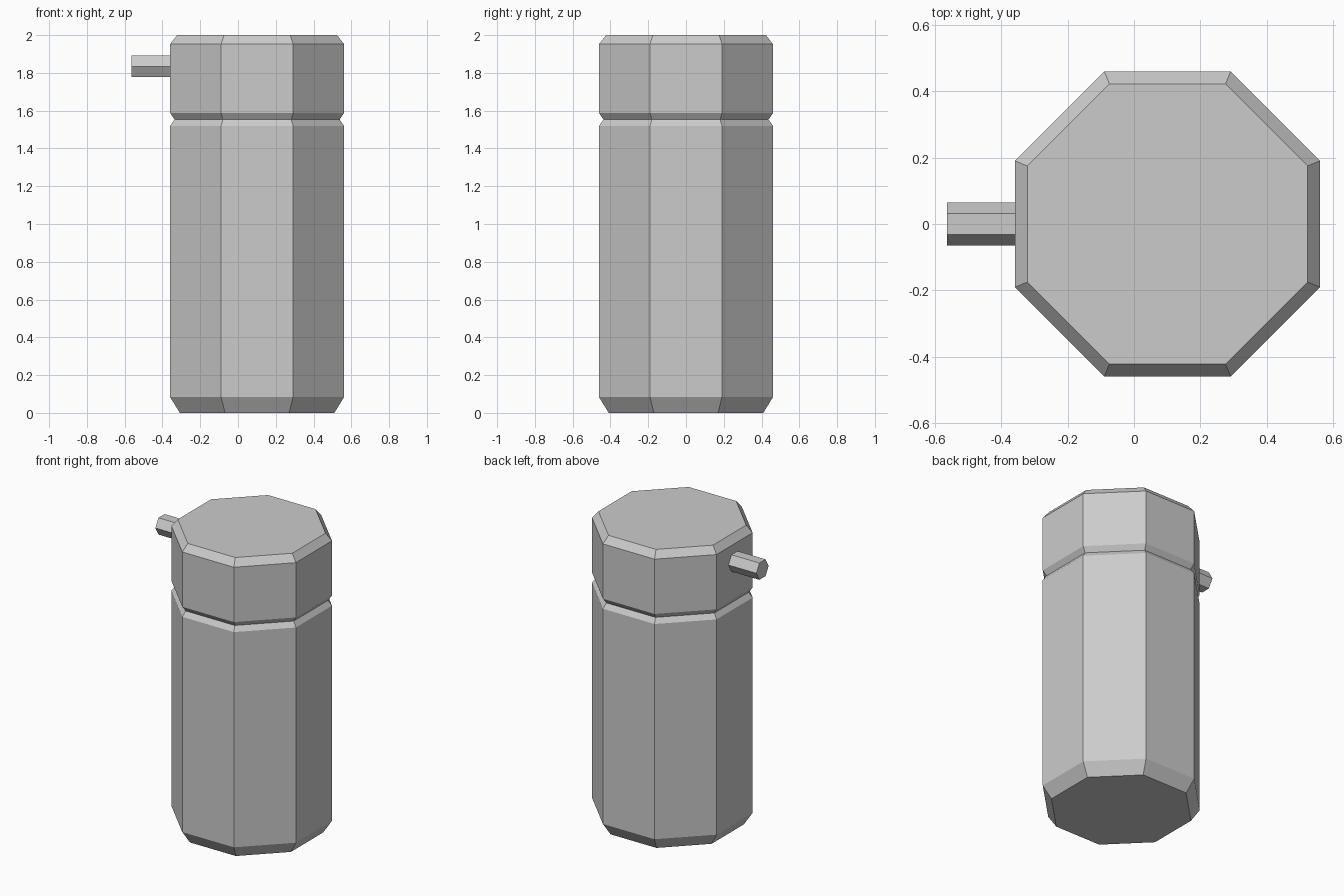
import bpy, bmesh
from math import cos, sin, pi
from mathutils import Matrix

if "Cube" in bpy.data.objects:
    bpy.data.objects.remove(bpy.data.objects["Cube"])


def prism(name, sides, profile, turn, matrix):
    """Stack regular polygon rings (apothem, height) into a closed solid."""
    bm = bmesh.new()
    rings = []
    for apothem, z in profile:
        r = apothem / cos(pi / sides)
        rings.append([bm.verts.new((r * cos(turn + 2 * pi * i / sides),
                                    r * sin(turn + 2 * pi * i / sides), z))
                      for i in range(sides)])
    for a, b in zip(rings, rings[1:]):
        for i in range(sides):
            j = (i + 1) % sides
            bm.faces.new((a[i], a[j], b[j], b[i]))
    bm.faces.new(rings[0][::-1])
    bm.faces.new(rings[-1])
    bm.transform(matrix)
    bmesh.ops.recalc_face_normals(bm, faces=bm.faces[:])
    mesh = bpy.data.meshes.new(name)
    bm.to_mesh(mesh)
    bm.free()
    obj = bpy.data.objects.new(name, mesh)
    bpy.context.collection.objects.link(obj)
    return obj


axis = Matrix.Translation((0.101, 0, 0))

# Octagonal container with chamfered ends
prism("container", 8, [(0.409, 0), (0.46, 0.083), (0.46, 1.52), (0.437, 1.553)],
      pi / 8, axis)

# Lid, meeting the container in a V-shaped groove
prism("lid", 8, [(0.437, 1.553), (0.46, 1.587), (0.46, 1.953), (0.423, 2.0)],
      pi / 8, axis)

# Hexagonal peg on the left of the lid, flat side up
prism("side_peg", 6, [(0.056, 0), (0.056, 0.225)], pi / 2,
      Matrix.Translation((-0.565, 0, 1.835)) @ Matrix.Rotation(pi / 2, 4, 'Y'))
